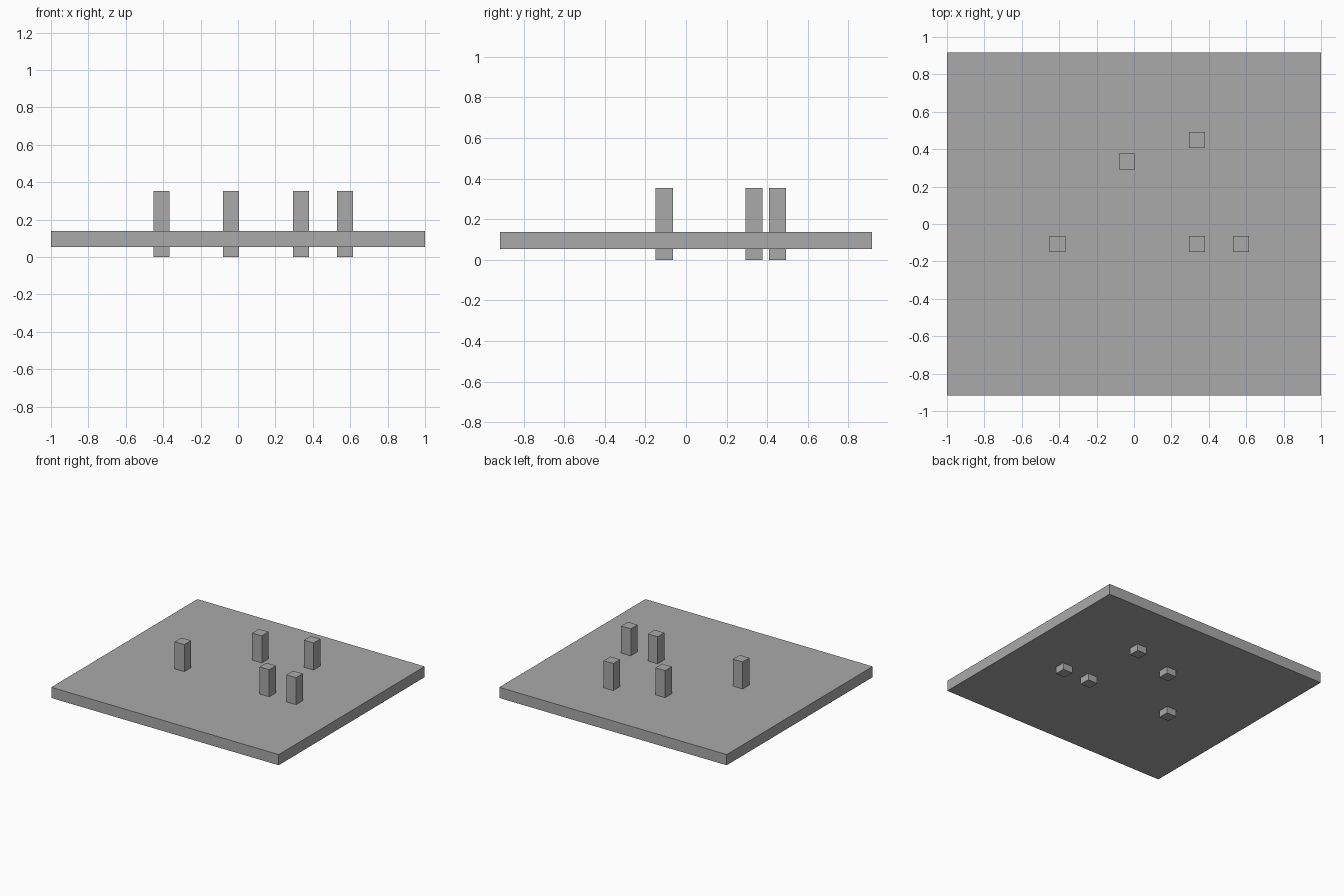
import bpy

cube = bpy.data.objects.get("Cube")
if cube:
    bpy.data.objects.remove(cube, do_unlink=True)

# Single plain grey
grey = bpy.data.materials.new("plain_grey")
grey.use_nodes = True
colour = (0.4, 0.4, 0.4, 1.0)
grey.diffuse_color = colour
grey.node_tree.nodes["Principled BSDF"].inputs["Base Color"].default_value = colour


def box(name, x, y, width, depth, bottom, top):
    """Axis-aligned box given by its centre, footprint and height range."""
    bpy.ops.mesh.primitive_cube_add(size=1, location=(x, y, (bottom + top) / 2))
    obj = bpy.context.object
    obj.name = name
    obj.scale = (width, depth, top - bottom)
    bpy.ops.object.transform_apply(location=False, rotation=False, scale=True)
    obj.data.materials.append(grey)
    return obj


# Flat slab
box("base_slab", 0, 0, 2.0, 1.834, 0.053, 0.138)

# Square posts that pass through the slab
POST_SIZE = 0.085
POST_HEIGHT = 0.353
posts = {
    "post_front_right": (-0.41, -0.107),
    "post_front_middle": (0.337, -0.107),
    "post_front_left": (0.573, -0.107),
    "post_back_right": (-0.038, 0.335),
    "post_back_left": (0.337, 0.45),
}
for name, (x, y) in posts.items():
    box(name, x, y, POST_SIZE, POST_SIZE, 0, POST_HEIGHT)
